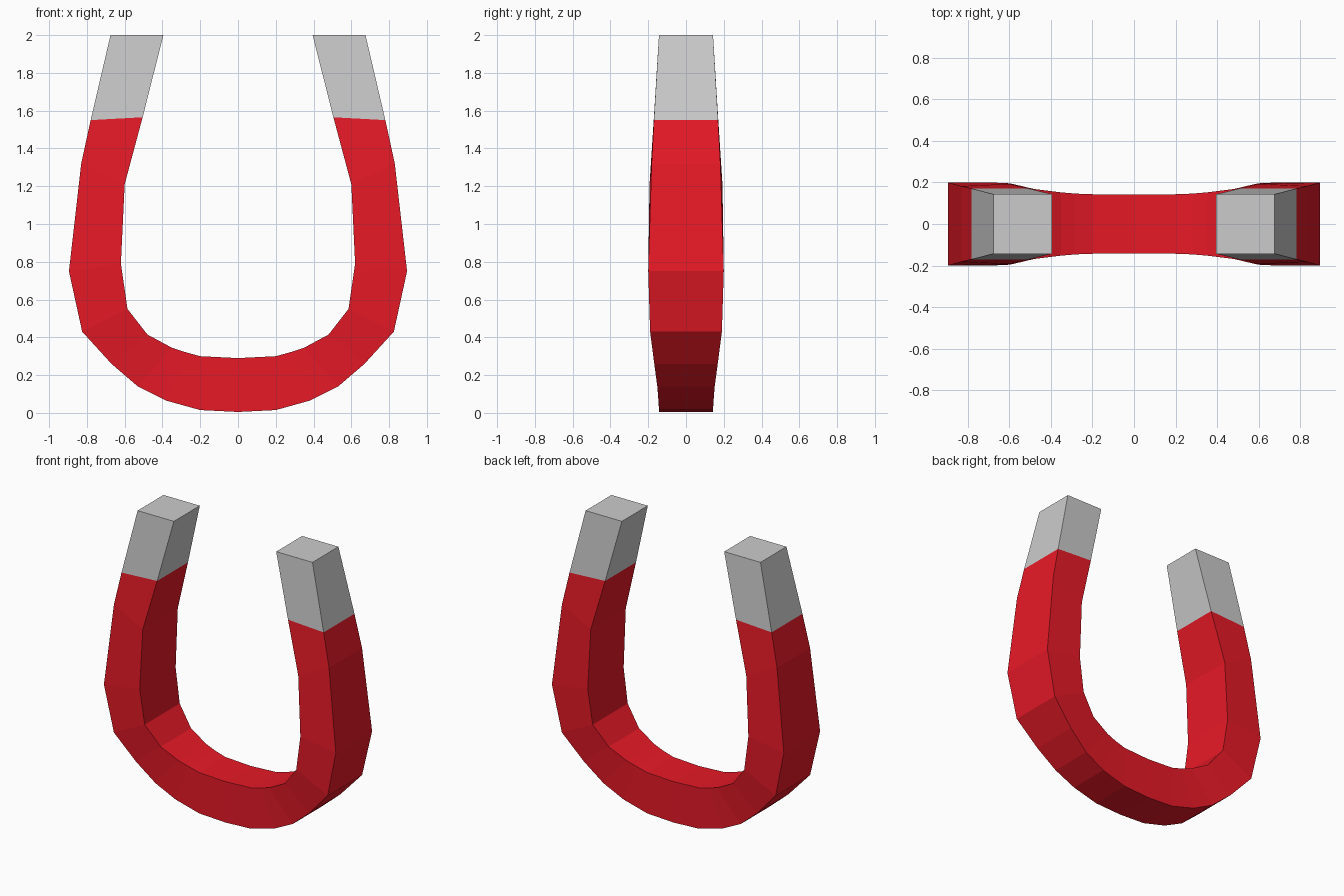
import bpy, bmesh

if "Cube" in bpy.data.objects:
    bpy.data.objects.remove(bpy.data.objects["Cube"])

# Right half of the horseshoe: (outer x, outer z, inner x, inner z, half depth outer, half depth inner)
SECTIONS = [
    (0.00, 0.005, 0.00, 0.29, 0.142, 0.142),
    (0.20, 0.015, 0.20, 0.30, 0.143, 0.143),
    (0.38, 0.065, 0.28, 0.322, 0.146, 0.146),
    (0.53, 0.14, 0.35, 0.345, 0.152, 0.152),
    (0.67, 0.26, 0.48, 0.415, 0.168, 0.168),
    (0.825, 0.43, 0.585, 0.55, 0.19, 0.193),
    (0.895, 0.75, 0.62, 0.79, 0.20, 0.198),
    (0.83, 1.32, 0.60, 1.21, 0.182, 0.193),
    (0.78, 1.55, 0.505, 1.565, 0.17, 0.17),
    (0.675, 2.00, 0.395, 2.00, 0.143, 0.143),
]


def mirrored(s):
    return (-s[0], s[1], -s[2], s[3], s[4], s[5])


def loft(name, sections, cap_end=False, material=None):
    """Bridge four-sided cross-sections into a flat-shaded bar."""
    bm = bmesh.new()
    rings = []
    for ox, oz, ix, iz, do, di in sections:
        corners = [(ox, -do, oz), (ox, do, oz), (ix, di, iz), (ix, -di, iz)]
        rings.append([bm.verts.new(c) for c in corners])
    for a, b in zip(rings, rings[1:]):
        for i in range(4):
            j = (i + 1) % 4
            bm.faces.new((a[i], a[j], b[j], b[i]))
    if cap_end:
        bm.faces.new(rings[-1])
    bmesh.ops.recalc_face_normals(bm, faces=bm.faces)
    # An open tube can come out inverted: check the outer wall of the first segment
    face = bm.faces[:][0]
    ox, oz, ix, iz = sections[0][:4]
    if face.normal.x * (ox - ix) + face.normal.z * (oz - iz) < 0:
        bmesh.ops.reverse_faces(bm, faces=bm.faces[:])
    mesh = bpy.data.meshes.new(name)
    bm.to_mesh(mesh)
    bm.free()
    if material:
        mesh.materials.append(material)
    obj = bpy.data.objects.new(name, mesh)
    bpy.context.collection.objects.link(obj)
    return obj


red = bpy.data.materials.new("red_paint")
red.diffuse_color = (0.8, 0.01, 0.02, 1)
red.use_nodes = True
red.node_tree.nodes["Principled BSDF"].inputs["Base Color"].default_value = red.diffuse_color

# Red curved body, from the left leg round to the right leg
body = SECTIONS[:-1]
loft("magnet_body", [mirrored(s) for s in reversed(body[1:])] + body, material=red)

# Bare metal pole tips
tip = SECTIONS[-2:]
loft("right_pole_tip", tip, cap_end=True)
loft("left_pole_tip", [mirrored(s) for s in tip], cap_end=True)
